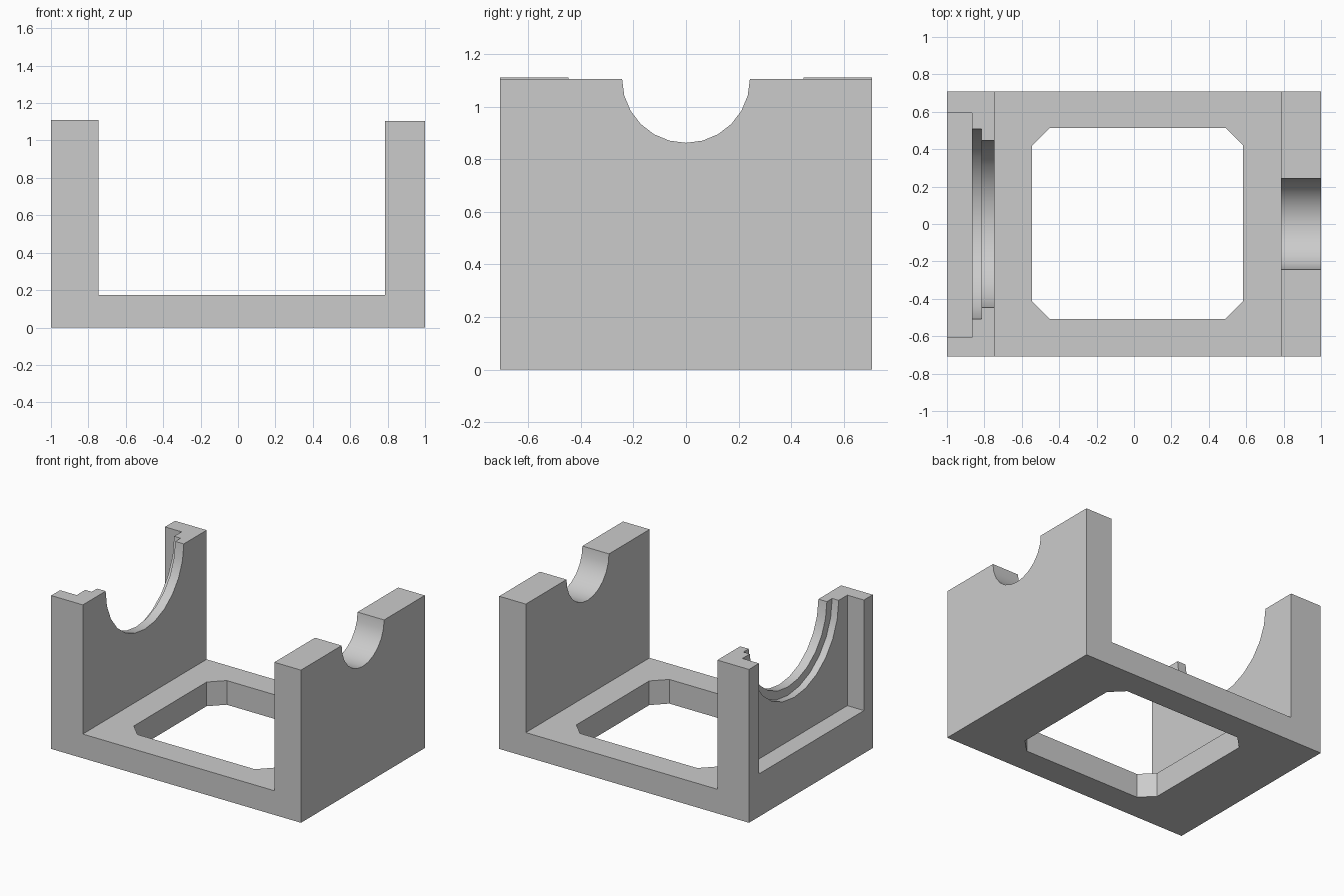
import bpy, bmesh
from math import pi, cos, sin
from mathutils import Vector

cube = bpy.data.objects.get("Cube")
if cube:
    bpy.data.objects.remove(cube, do_unlink=True)

grey = bpy.data.materials.new("plain_grey")
grey.use_nodes = True
grey.diffuse_color = (0.6, 0.6, 0.6, 1)
grey.node_tree.nodes["Principled BSDF"].inputs["Base Color"].default_value = (0.6, 0.6, 0.6, 1)


def prism(name, points, offset):
    """Extrude a flat outline along an offset into a closed solid."""
    bm = bmesh.new()
    face = bm.faces.new([bm.verts.new(p) for p in points])
    ext = bmesh.ops.extrude_face_region(bm, geom=[face], use_keep_orig=True)
    moved = [g for g in ext["geom"] if isinstance(g, bmesh.types.BMVert)]
    bmesh.ops.translate(bm, verts=moved, vec=Vector(offset))
    bmesh.ops.recalc_face_normals(bm, faces=bm.faces)
    mesh = bpy.data.meshes.new(name)
    bm.to_mesh(mesh)
    bm.free()
    mesh.materials.append(grey)
    obj = bpy.data.objects.new(name, mesh)
    bpy.context.collection.objects.link(obj)
    return obj


def round_cutter(name, x0, x1, radius, z):
    """Half-round channel along x, open at the top."""
    pts = [(x0, radius * cos(a), z + radius * sin(a))
           for a in (pi + i * pi / 12 for i in range(13))]
    pts += [(x0, radius, z + 0.2), (x0, -radius, z + 0.2)]
    return prism(name, pts, (x1 - x0, 0, 0))


def cut(body, cutter):
    cutter.hide_render = True
    mod = body.modifiers.new(cutter.name, "BOOLEAN")
    mod.operation, mod.solver, mod.object = "DIFFERENCE", "EXACT", cutter
    bpy.context.view_layer.objects.active = body
    bpy.ops.object.modifier_apply(modifier=mod.name)
    bpy.data.objects.remove(cutter, do_unlink=True)


# U-shaped body: base plate with a wall at each end
half_depth, floor, left_top, right_top = 0.708, 0.175, 1.11, 1.105
outline = [(-1, 0), (1, 0), (1, right_top), (0.787, right_top), (0.787, floor),
           (-0.747, floor), (-0.747, left_top), (-1, left_top)]
body = prism("cradle_body", [(x, -half_depth, z) for x, z in outline],
             (0, 2 * half_depth, 0))

# Chamfered opening through the base
x0, x1, y0, y1, c = -0.545, 0.584, -0.508, 0.514, 0.095
opening = [(x0 + c, y0), (x1 - c, y0), (x1, y0 + c), (x1, y1 - c),
           (x1 - c, y1), (x0 + c, y1), (x0, y1 - c), (x0, y0 + c)]
cut(body, prism("base_opening", [(x, y, -0.1) for x, y in opening], (0, 0, 0.5)))

# Small notch in one wall
cut(body, round_cutter("small_notch", 0.7, 1.1, 0.243, right_top))

# Rectangular pocket, then a stepped round seat in the other wall
pocket = [(-0.607, 0.31), (0.593, 0.31), (0.593, 1.3), (-0.607, 1.3)]
cut(body, prism("outer_pocket", [(-1.1, y, z) for y, z in pocket], (0.233, 0, 0)))
cut(body, round_cutter("seat_step", -0.93, -0.815, 0.508, left_top))
cut(body, round_cutter("seat_bore", -0.95, -0.65, 0.447, left_top))

# Smooth the curved cuts, keep the edges sharp
bpy.ops.object.select_all(action="DESELECT")
body.select_set(True)
bpy.context.view_layer.objects.active = body
bpy.ops.object.shade_smooth_by_angle()
